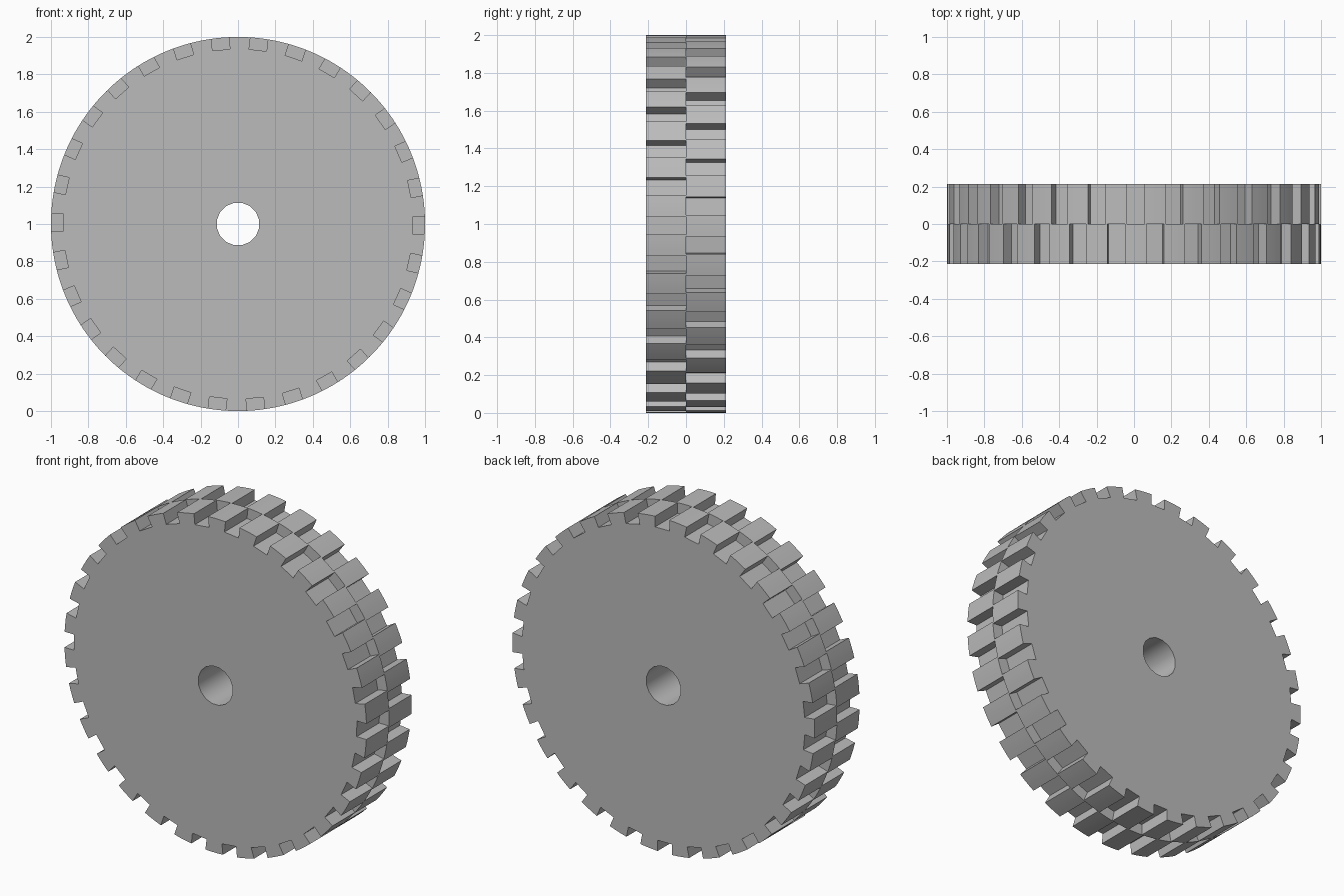
import bpy
import bmesh
from math import sin, cos, asin, radians, pi

cube = bpy.data.objects.get("Cube")
if cube:
    bpy.data.objects.remove(cube)

TEETH = 30
OUTER = 1.0
FLOOR = 0.935
NOTCH_HALF = 0.047
BORE = 0.115
HALF_DEPTH = 0.213

grey = bpy.data.materials.new("plain grey")
grey.use_nodes = True
color = (0.5, 0.5, 0.5, 1)
grey.diffuse_color = color
grey.node_tree.nodes["Principled BSDF"].inputs["Base Color"].default_value = color


def rim_profile(offset):
    """Outline with square notches, angles clockwise from the top."""
    points = []
    rise = (OUTER ** 2 - NOTCH_HALF ** 2) ** 0.5
    edge = asin(NOTCH_HALF / OUTER)
    pitch = 2 * pi / TEETH
    for i in range(TEETH):
        a = offset + i * pitch
        for side, up in ((-1, rise), (-1, FLOOR), (1, FLOOR), (1, rise)):
            t = side * NOTCH_HALF
            points.append((up * sin(a) + t * cos(a), up * cos(a) - t * sin(a)))
        # Rounded tooth crown
        for k in (1, 2):
            b = a + edge + (pitch - 2 * edge) * k / 3
            points.append((OUTER * sin(b), OUTER * cos(b)))
    return points


def tooth_row(name, offset, y0, y1):
    """Notched disc with a centre bore, spanning y0 to y1."""
    bore = [(BORE * sin((i + 0.5) * pi / 8), BORE * cos((i + 0.5) * pi / 8))
            for i in range(16)]
    bm = bmesh.new()
    for loop in (rim_profile(offset), bore):
        verts = [bm.verts.new((x, y0, z + 1)) for x, z in loop]
        for i, v in enumerate(verts):
            bm.edges.new((verts[i - 1], v))
    bmesh.ops.triangle_fill(bm, edges=bm.edges[:], use_beauty=True,
                            normal=(0, -1, 0))
    ext = bmesh.ops.extrude_face_region(bm, geom=bm.faces[:],
                                        use_keep_orig=True)
    moved = [g for g in ext["geom"] if isinstance(g, bmesh.types.BMVert)]
    bmesh.ops.translate(bm, verts=moved, vec=(0, y1 - y0, 0))
    bmesh.ops.recalc_face_normals(bm, faces=bm.faces[:])
    mesh = bpy.data.meshes.new(name)
    bm.to_mesh(mesh)
    bm.free()
    mesh.materials.append(grey)
    obj = bpy.data.objects.new(name, mesh)
    bpy.context.collection.objects.link(obj)
    bpy.ops.object.select_all(action="DESELECT")
    obj.select_set(True)
    bpy.context.view_layer.objects.active = obj
    bpy.ops.object.shade_smooth_by_angle(angle=radians(30))
    return obj


# Two rows of teeth, staggered by half a pitch
tooth_row("front_tooth_row", radians(6.5), -HALF_DEPTH, 0)
tooth_row("back_tooth_row", radians(0.5), 0, HALF_DEPTH)
